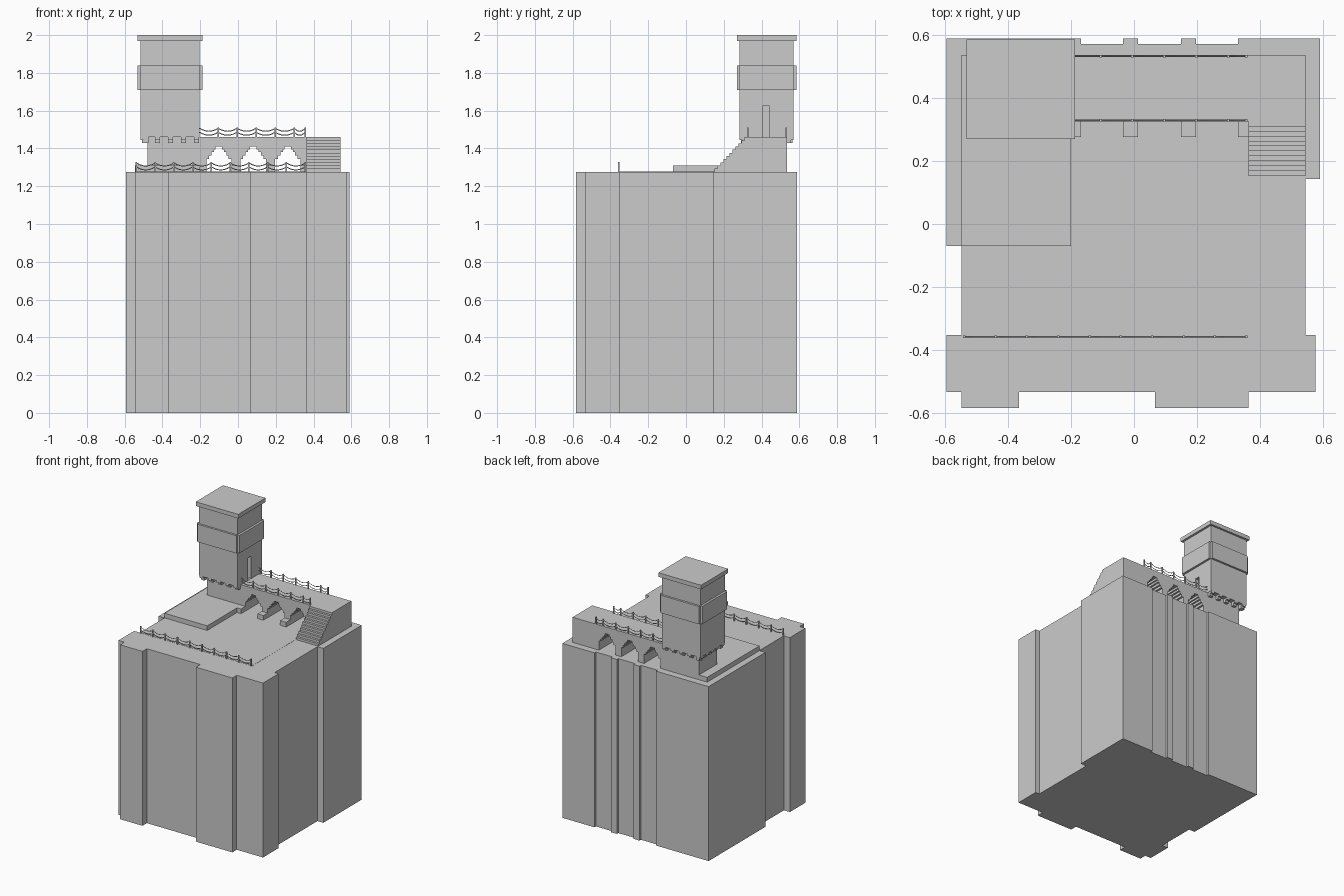
import bpy, bmesh
from mathutils import Vector

if "Cube" in bpy.data.objects:
    bpy.data.objects.remove(bpy.data.objects["Cube"])


def finish(name, bm):
    bmesh.ops.recalc_face_normals(bm, faces=bm.faces)
    me = bpy.data.meshes.new(name)
    bm.to_mesh(me)
    bm.free()
    ob = bpy.data.objects.new(name, me)
    bpy.context.collection.objects.link(ob)
    return ob


def add_box(bm, x0, x1, y0, y1, z0, z1):
    vs = bmesh.ops.create_cube(bm, size=1)["verts"]
    for v in vs:
        v.co = Vector((x1 if v.co.x > 0 else x0, y1 if v.co.y > 0 else y0,
                       z1 if v.co.z > 0 else z0))


def boxes(name, *dims):
    bm = bmesh.new()
    for d in dims:
        add_box(bm, *d)
    return finish(name, bm)


def prism(name, pts, axis, a, b):
    # extrude a 2D outline along the given axis from a to b
    place = {"x": lambda u, v: (a, u, v), "y": lambda u, v: (u, a, v),
             "z": lambda u, v: (u, v, a)}[axis]
    bm = bmesh.new()
    f = bm.faces.new([bm.verts.new(place(u, v)) for u, v in pts])
    r = bmesh.ops.extrude_face_region(bm, geom=[f])
    off = Vector([b - a if c == axis else 0 for c in "xyz"])
    bmesh.ops.translate(bm, vec=off,
                        verts=[e for e in r["geom"] if isinstance(e, bmesh.types.BMVert)])
    return finish(name, bm)


G = 1.276     # terrace level
T = 1.46      # walkway level

# main block with buttressed outline
prism("main_block", [
    (-.594, -.352), (-.594, -.532), (-.546, -.532), (-.546, -.583), (-.365, -.583),
    (-.365, -.532), (.067, -.532), (.067, -.583), (.362, -.583), (.362, -.532),
    (.575, -.532), (.575, -.352), (.543, -.352), (.543, .143), (.59, .143),
    (.59, .587), (.33, .587), (.33, .57), (.197, .57), (.197, .587), (.149, .587),
    (.149, .57), (.013, .57), (.013, .587), (-.035, .587), (-.035, .57),
    (-.168, .57), (-.168, .587), (-.594, .587), (-.594, -.07), (-.546, -.07),
    (-.546, -.352)], "z", 0, G)

# thin terrace floor and raised platform
boxes("terrace_floor", (-.546, .362, -.352, .325, G - .01, G + .001))
boxes("platform", (-.546, -.2, -.07, .535, G - .01, 1.311))

# walkway wall with three stepped arches
prof = [(-.48, G - .005)]
for x0, x1 in ((-.168, -.035), (.013, .149), (.197, .33)):
    steps = [(0, 1.345), (.014, 1.363), (.027, 1.38), (.04, 1.395), (.05, 1.411)]
    left, right, zl = [(x0, G - .005)], [(x1, G - .005)], G - .005
    for i, (dx, z) in enumerate(steps):
        if i:
            left.append((x0 + dx, zl))
            right.append((x1 - dx, zl))
        left.append((x0 + dx, z))
        right.append((x1 - dx, z))
        zl = z
    prof += left + right[::-1]
prof += [(.543, G - .005), (.543, T), (-.48, T)]
prism("arched_walkway", prof, "y", .325, .535)

# low pier feet in front of the arches
boxes("pier_feet", *[(a, b, .275, .33, G - .005, 1.311) for a, b in
                     ((-.2, -.168), (-.035, .013), (.149, .197), (.33, .362))])

# staircase
n = 11
stair = [(.152, G - .005)]
for i in range(n):
    y = .152 + i * (.325 - .152) / n
    stair += [(y, G + i * (T - G) / n + .0001), (y, G + (i + 1) * (T - G) / n)]
stair += [(.33, T), (.33, G - .005)]
prism("staircase", stair, "x", .362, .543)

# tower shaft with a doorway recess
X0, X1, Y0, Y1 = -.515, -.203, .284, .57
tower = boxes("tower_shaft", (X0, X1, Y0, Y1, T, 1.98))
cut = boxes("door_cutter", (X1 - .03, X1 + .05, .405, .442, T + .001, 1.625))
cut.hide_render = True
cut.hide_set(True)
m = tower.modifiers.new("door", "BOOLEAN")
m.operation, m.object, m.solver = "DIFFERENCE", cut, "EXACT"

# tower band panels (notched corners) and cap
boxes("tower_band", (-.531, -.187, Y0, Y1, 1.71, 1.84), (X0, X1, .27, .585, 1.71, 1.84))
boxes("tower_cap", (-.531, -.187, .27, .585, 1.97, 2.0))

# stepped corbels under the tower overhang
bm = bmesh.new()
for i in range(5):
    t = i / 4
    x = -.495 + t * .275
    y = .305 + t * .245
    for d, z0, z1 in ((0, 1.446, T), (.014, 1.43, 1.446)):
        add_box(bm, x - .014, x + .014, Y0 + d, .33, z0, z1)
        add_box(bm, x - .014, x + .014, .53, Y1 - d, z0, z1)
        add_box(bm, X0 + d, -.475, y - .014, y + .014, z0, z1)
finish("tower_corbels", bm)


# rope railings: posts plus two sagging ropes
def railing(name, xs, y, z, first_post=0):
    boxes(name + "_posts", *[(x - .004, x + .004, y - .004, y + .004, z - .003, z + .052)
                             for x in xs[first_post:]])
    cu = bpy.data.curves.new(name + "_ropes", "CURVE")
    cu.dimensions = "3D"
    cu.bevel_depth = .0025
    cu.bevel_resolution = 0
    for h in (.047, .026):
        pts = []
        for a, b in zip(xs, xs[1:]):
            for k in range(6):
                t = k / 6
                pts.append((a + (b - a) * t, y, z + h - .016 * 4 * t * (1 - t), 1))
        pts.append((xs[-1], y, z + h, 1))
        sp = cu.splines.new("POLY")
        sp.points.add(len(pts) - 1)
        for p, c in zip(sp.points, pts):
            p.co = c
    ob = bpy.data.objects.new(name + "_ropes", cu)
    bpy.context.collection.objects.link(ob)


railing("front_railing", [-.538 + .0993 * i for i in range(10)], -.357, G)
upper = [-.203, -.105, -.005, .096, .197, .298, .356]
railing("walkway_front_railing", upper, .328, T, 1)
railing("walkway_back_railing", upper, .532, T, 1)
